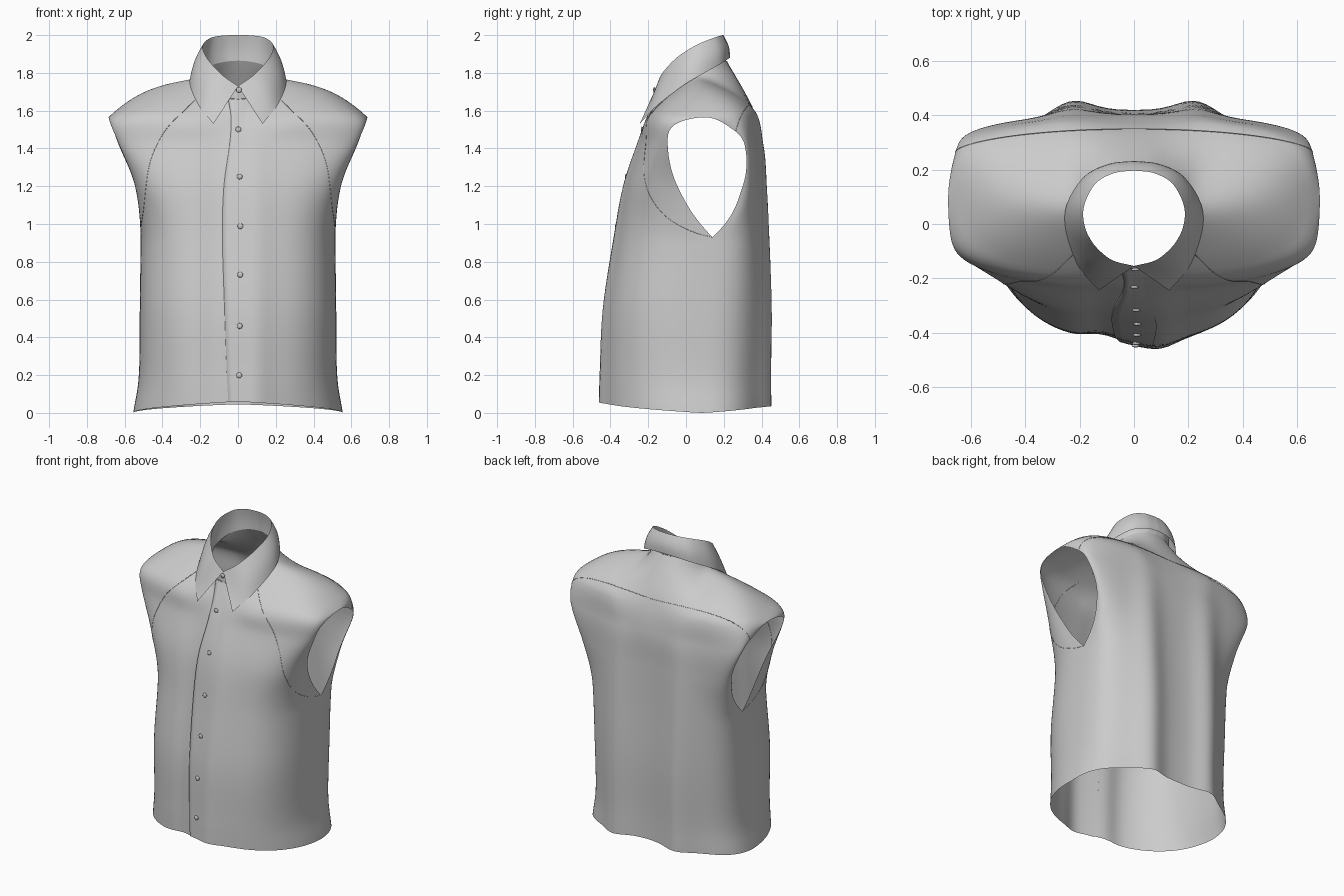
import bpy, bmesh
from math import sin, cos, pi, exp
from mathutils import Vector

cube = bpy.data.objects.get("Cube")
if cube:
    bpy.data.objects.remove(cube)


def make_material(name, value):
    mat = bpy.data.materials.new(name)
    mat.use_nodes = True
    color = (value, value, value, 1)
    mat.diffuse_color = color
    mat.node_tree.nodes["Principled BSDF"].inputs["Base Color"].default_value = color
    return mat


CLOTH = make_material("grey cloth", 0.6)


def spline(a, b, c, d, t):
    """Smooth curve from b to c."""
    return b + 0.5 * t * (c - a + t * (2 * a - 5 * b + 4 * c - d + t * (3 * (b - c) + d - a)))


def along(points, u):
    """Smooth curve through all points, u from 0 to 1."""
    p = [Vector(q) for q in points]
    p = [2 * p[0] - p[1]] + p + [2 * p[-1] - p[-2]]
    k = min(int(u * (len(p) - 3)), len(p) - 4)
    return spline(*p[k:k + 4], u * (len(p) - 3) - k)


def add_grid(bm, fn, us, vs):
    rows = [[bm.verts.new(fn(u, v)) for u in us] for v in vs]
    for low, high in zip(rows, rows[1:]):
        for i in range(len(us) - 1):
            bm.faces.new((low[i], low[i + 1], high[i + 1], high[i]))


def finish(bm, name, mirror=False):
    bmesh.ops.remove_doubles(bm, verts=bm.verts, dist=0.0005)
    bmesh.ops.recalc_face_normals(bm, faces=bm.faces)
    mesh = bpy.data.meshes.new(name)
    bm.to_mesh(mesh)
    bm.free()
    obj = bpy.data.objects.new(name, mesh)
    bpy.context.collection.objects.link(obj)
    mesh.materials.append(CLOTH)
    mesh.shade_smooth()
    if mirror:
        obj.modifiers.new("Mirror", "MIRROR").use_axis[0] = True
    return obj


def steps(a, b, n):
    return [a + (b - a) * i / n for i in range(n + 1)]


# Body rows from hem to shoulder: centre y, centre z, edge x, edge y, edge z, bulge, roundness
FRONT = [(-.44, .06, .555, .08, 0, 0, .9), (-.435, .22, .525, .08, .2, 0, .82),
         (-.42, .55, .52, .09, .55, 0, .75), (-.365, .93, .515, .14, .93, 0, .69),
         (-.32, 1.2, .545, -.045, 1.2, 0, .75), (-.255, 1.42, .63, -.097, 1.42, 0, 1),
         (-.205, 1.55, .673, -.06, 1.525, .05, 1.1)]
BACK = [(.415, .045, .555, .08, 0, 0, .78), (.415, .22, .525, .08, .2, 0, .75),
        (.42, .55, .52, .09, .55, 0, .7), (.41, .93, .515, .14, .93, 0, .63),
        (.405, 1.2, .545, .30, 1.2, 0, .8), (.40, 1.42, .632, .31, 1.42, 0, 1),
        (.35, 1.62, .668, .22, 1.52, .05, .9)]
NECK = 0.25  # share of the top row taken by the neckline
TOP = 7
ARMPIT = 3


def row_point(rows, i, f):
    if i < TOP:
        yc, zc, xe, ye, ze, bulge, e = rows[i]
        s, c = sin(f * pi / 2) ** e, max(cos(f * pi / 2), 0) ** e
        return Vector((xe * s, ye + (yc - ye) * c, zc + (ze - zc) * f + bulge * sin(pi * f)))
    if f <= NECK:
        a = f / NECK * pi / 2
        y, z = (-.16, 1.66) if rows is FRONT else (.215, 1.865)
        return Vector((.19 * sin(a), .05 + (y - .05) * cos(a), 1.795 + (z - 1.795) * cos(a)))
    g = sin((f - NECK) / (1 - NECK) * pi / 2)
    return Vector((.19 + .495 * g, .05 + .05 * g, 1.795 - .1 * g - .13 * g ** 3))


def panel(rows, other):
    def surface(u, r):
        f = abs(u)
        k = min(int(r), TOP - 1)
        b, c = row_point(rows, k, f), row_point(rows, k + 1, f)
        a = row_point(rows, k - 1, f) if k else 2 * b - c
        if k < TOP - 1:
            d = row_point(rows, k + 2, f)
        else:  # round over the shoulder into the other panel
            d = (2 * c - b).lerp(row_point(other, k, f), max(0, min(1, (f - NECK) * 3)))
        if k == ARMPIT - 1:  # keep the side seam shared below the armpit
            d = d.lerp(2 * c - b, f ** 3)
        if k == ARMPIT:  # widen the bottom of the armhole
            a.y += (.5 if rows is FRONT else -.5) * f ** 8
        p = spline(a, b, c, d, r - k)
        if u < 0:
            p.x = -p.x
        # Soft vertical folds
        fade = max(0, 1 - (r / 6) ** 2) * (1 - f ** 4)
        if rows is BACK:
            p.y += .05 * fade * exp(-((abs(p.x) - .23) / .1) ** 2)
        else:
            p.y += fade * (.025 * exp(-((p.x + .12) / .08) ** 2) - .025 * exp(-((p.x - .09) / .08) ** 2))
        return p
    return surface


front, back = panel(FRONT, BACK), panel(BACK, FRONT)
body = bmesh.new()
for surface in (front, back):
    add_grid(body, surface, steps(-1, 1, 64), steps(0, TOP, 70))
bmesh.ops.remove_doubles(body, verts=body.verts, dist=0.0005)
# Relax the cloth around the neck and shoulders
shoulders = [v for v in body.verts if v.co.z > 1.6 and abs(v.co.x) > .08 and not v.is_boundary]
for _ in range(10):
    bmesh.ops.smooth_vert(body, verts=shoulders, factor=.5, use_axis_x=True, use_axis_y=True, use_axis_z=True)
finish(body, "shirt_body")

# Button placket, a thin flap open on the right and flush on the left
placket = bmesh.new()


def placket_point(u, r):
    lift = 0 if abs(u) > 1 else .004 - .0035 * u
    return front(max(-1, min(1, u)) * .045, r) - Vector((0, lift, 0))


add_grid(placket, placket_point, [-1.01, -1, -.5, 0, .5, 1, 1.01], steps(0, TOP, 70))
finish(placket, "button_placket")

# Collar: folded leaf outside, stand inside
FOLD = [(0, -.155, 1.73), (.09, -.128, 1.795), (.165, -.05, 1.88),
        (.187, .05, 1.945), (.145, .145, 1.985), (.075, .187, 1.998), (0, .197, 2.0)]
LEAF = [(.13, -.245, 1.53), (.205, -.155, 1.625), (.252, -.02, 1.73),
        (.245, .08, 1.79), (.18, .178, 1.845), (.09, .222, 1.873), (0, .232, 1.88)]
STAND = [(0, -.16, 1.66), (.1, -.13, 1.68), (.175, -.03, 1.745),
         (.188, .05, 1.79), (.15, .147, 1.835), (.075, .2, 1.858), (0, .213, 1.865)]


def between(first, second, bulge):
    def surface(u, v):
        p = along(first, u).lerp(along(second, u), v)
        out = Vector((p.x, p.y - .04, 0)).normalized() * bulge * sin(pi * v)
        if u > .99:
            out.x = 0
        return p + out * min(1, u * 5)
    return surface


for name, edge, bulge in (("collar_leaf", LEAF, .012), ("collar_stand", STAND, .004)):
    bm = bmesh.new()
    add_grid(bm, between(FOLD, edge, bulge), steps(0, 1, 42), steps(0, 1, 8))
    finish(bm, name, mirror=True)


# Stitched seams
def seam(name, points):
    curve = bpy.data.curves.new(name, "CURVE")
    curve.dimensions = "3D"
    curve.bevel_depth = .0015
    curve.bevel_resolution = 1
    line = curve.splines.new("POLY")
    line.points.add(len(points) - 1)
    for target, p in zip(line.points, points):
        target.co = (*p, 1)
    curve.materials.append(CLOTH)
    bpy.context.collection.objects.link(bpy.data.objects.new(name, curve))


ARM = [(.22, 6.6, 0), (.37, 5.7, 0), (.51, 4.8, 0), (.66, 4, 0), (.8, 3.4, 0), (1, 3, 0)]
for side, sign in (("left", 1), ("right", -1)):
    path = [along(ARM, u) for u in steps(0, 1, 40)]
    seam(side + "_front_seam", [front(sign * p.x, p.y) for p in path])
seam("back_yoke_seam", [back(u, 6 - .4 * u ** 4) for u in steps(-1, 1, 60)])


# Buttons down the front and one at the collar
def button(name, location):
    bm = bmesh.new()
    bmesh.ops.create_uvsphere(bm, u_segments=16, v_segments=8, radius=.015)
    for v in bm.verts:
        v.co = Vector((v.co.x, v.co.z * .4, v.co.y))
    finish(bm, name).location = location


for i, z in enumerate((1.5, 1.25, .99, .73, .46, .2)):
    r = min(steps(0, TOP, 700), key=lambda q: abs(front(0, q).z - z))
    button(f"button_{i + 1}", front(.003, r) - Vector((0, .007, 0)))
button("collar_button", (.005, -.168, 1.71))
